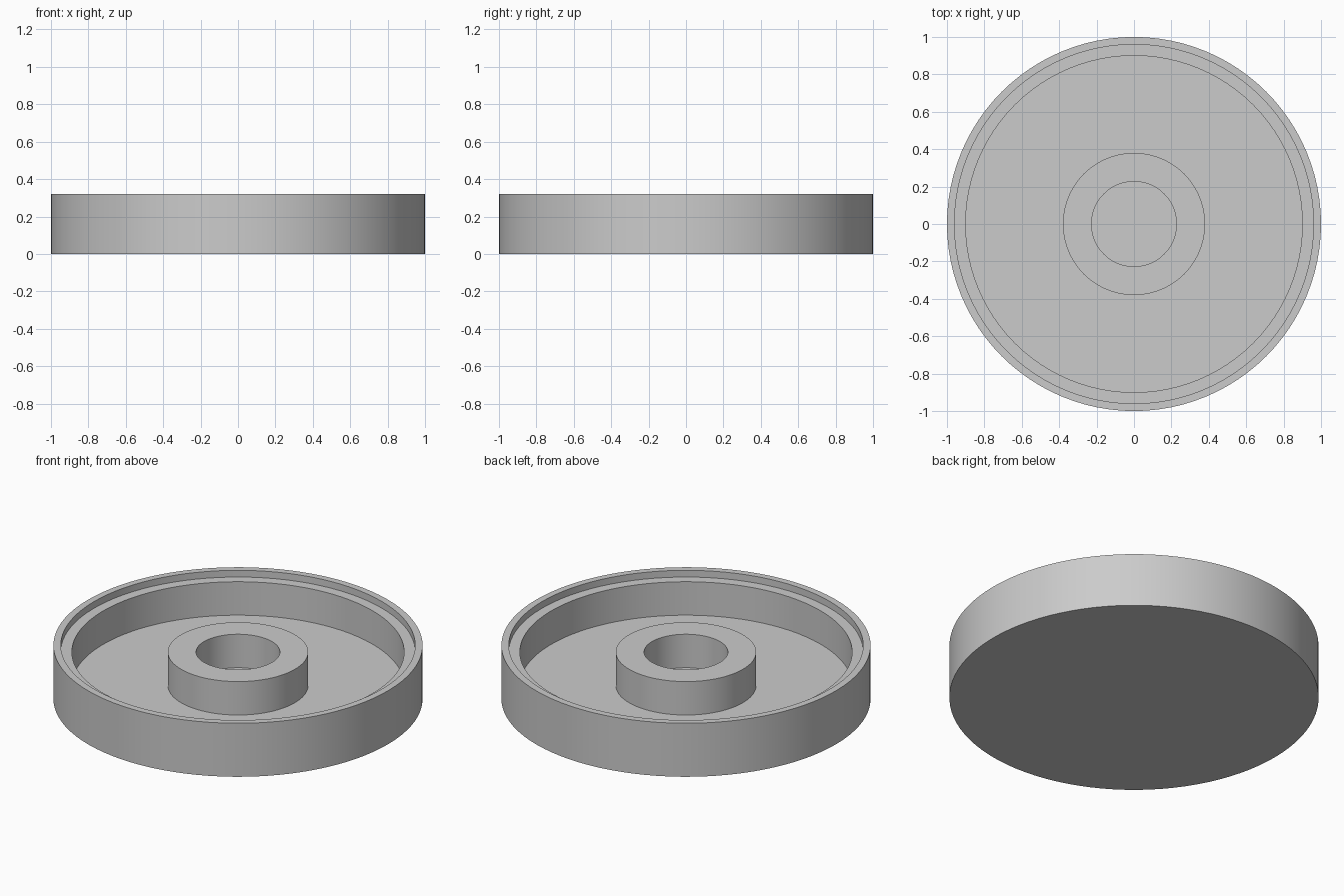
import bpy
import bmesh
import math

SEGMENTS = 96

cube = bpy.data.objects.get("Cube")
if cube:
    bpy.data.objects.remove(cube, do_unlink=True)


def make_material(name, color):
    mat = bpy.data.materials.new(name)
    mat.use_nodes = True
    mat.diffuse_color = color
    mat.node_tree.nodes["Principled BSDF"].inputs["Base Color"].default_value = color
    return mat


def lathe(name, profile, mat):
    """Revolve a (radius, height) profile that starts and ends on the z axis."""
    bm = bmesh.new()
    verts = [bm.verts.new((r, 0, z)) for r, z in profile]
    edges = [bm.edges.new(pair) for pair in zip(verts, verts[1:])]
    bmesh.ops.spin(bm, geom=verts + edges, cent=(0, 0, 0), axis=(0, 0, 1),
                   angle=math.tau, steps=SEGMENTS, use_merge=True)
    bmesh.ops.remove_doubles(bm, verts=bm.verts, dist=0.0001)
    bmesh.ops.recalc_face_normals(bm, faces=bm.faces)
    mesh = bpy.data.meshes.new(name)
    bm.to_mesh(mesh)
    bm.free()
    mesh.materials.append(mat)
    obj = bpy.data.objects.new(name, mesh)
    bpy.context.collection.objects.link(obj)
    bpy.ops.object.select_all(action="DESELECT")
    obj.select_set(True)
    bpy.context.view_layer.objects.active = obj
    bpy.ops.object.shade_smooth_by_angle(angle=math.radians(30))
    return obj


grey = make_material("plain grey", (0.6, 0.6, 0.6, 1))

# Heights shared by the rim, the lid ledge, the hub and the floor
rim_top, ledge, floor = 0.32, 0.28, 0.08

outer_wall = [(0, 0), (1, 0), (1, rim_top)]
stepped_rim = [(0.96, rim_top), (0.96, ledge), (0.9, ledge), (0.9, floor)]
hollow_hub = [(0.38, floor), (0.38, ledge), (0.227, ledge), (0.227, floor), (0, floor)]

# Round tray with a stepped rim and a hollow hub, as one closed solid
lathe("round_tray_with_hub", outer_wall + stepped_rim + hollow_hub, grey)
